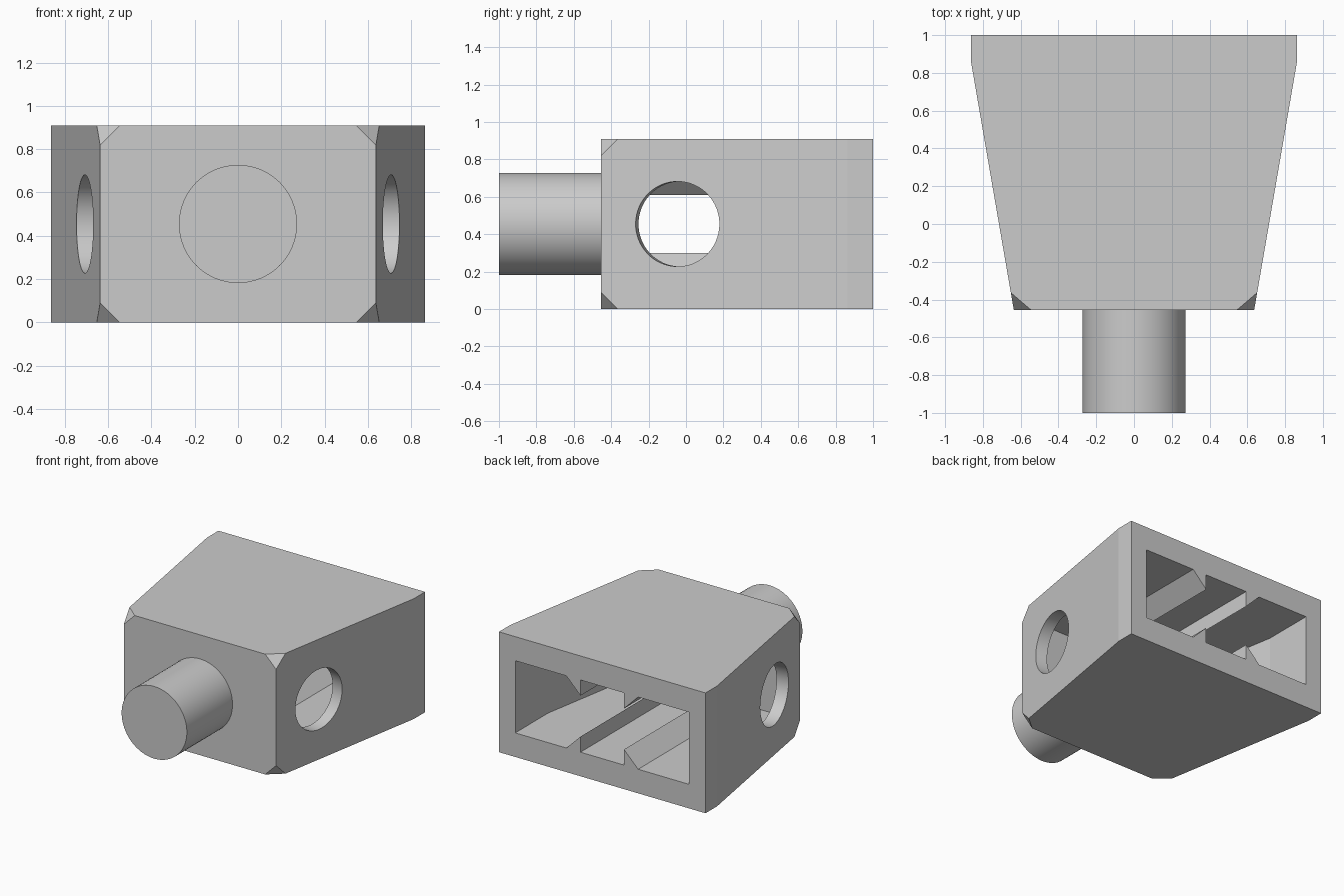
import bpy
import bmesh
import math
from mathutils import Vector

if "Cube" in bpy.data.objects:
    bpy.data.objects.remove(bpy.data.objects["Cube"])

U = 1 / 11                                   # design unit
H = 10 * U                                   # body height
FRONT, BACK, BEND = -5 * U, 11 * U, 9.5 * U  # y stations of the body
W_FRONT, W_BACK = 7 * U, 9.5 * U             # half widths
SLOPE = (W_BACK - W_FRONT) / (BEND - FRONT)
TILT = math.atan(SLOPE)

grey = bpy.data.materials.new("light_grey")
grey.use_nodes = True
colour = (0.6, 0.6, 0.6, 1)
grey.diffuse_color = colour
grey.node_tree.nodes["Principled BSDF"].inputs["Base Color"].default_value = colour


def wall_x(y):
    return W_FRONT + SLOPE * (y - FRONT)


def add_object(name, bm):
    bmesh.ops.recalc_face_normals(bm, faces=bm.faces)
    mesh = bpy.data.meshes.new(name)
    bm.to_mesh(mesh)
    bm.free()
    obj = bpy.data.objects.new(name, mesh)
    mesh.materials.append(grey)
    bpy.context.collection.objects.link(obj)
    return obj


def prism(points, direction):
    bm = bmesh.new()
    face = bm.faces.new([bm.verts.new(p) for p in points])
    new = bmesh.ops.extrude_face_region(bm, geom=[face])["geom"]
    moved = [v for v in new if isinstance(v, bmesh.types.BMVert)]
    bmesh.ops.translate(bm, verts=moved, vec=direction)
    if face.is_valid and not any(len(e.link_faces) < 2 for e in face.edges):
        pass
    elif not face.is_valid:
        bmesh.ops.holes_fill(bm, edges=bm.edges)
    return bm


def trim(bm, point, normal):
    # cut away everything beyond the plane and cap the opening
    bmesh.ops.bisect_plane(bm, geom=bm.verts[:] + bm.edges[:] + bm.faces[:],
                           plane_co=point, plane_no=normal, clear_outer=True)
    bmesh.ops.holes_fill(bm, edges=[e for e in bm.edges if e.is_boundary])


def cylinder(name, radius, depth, centre, axis):
    bm = bmesh.new()
    bmesh.ops.create_cone(bm, cap_ends=True, segments=64, radius1=radius,
                          radius2=radius, depth=depth)
    obj = add_object(name, bm)
    turn = Vector((0, 0, 1)).rotation_difference(Vector(axis)).to_matrix().to_4x4()
    obj.data.transform(turn)
    obj.location = centre
    return obj


def smooth(obj):
    bpy.ops.object.select_all(action='DESELECT')
    obj.select_set(True)
    bpy.context.view_layer.objects.active = obj
    bpy.ops.object.shade_smooth_by_angle(angle=math.radians(8))


# Tapered body
half = [(W_FRONT, FRONT), (W_BACK, BEND), (W_BACK, BACK)]
outline = half + [(-x, y) for x, y in reversed(half)]
bm = prism([(x, y, 0) for x, y in outline], (0, 0, H))

# Clipped front corners
for sx in (1, -1):
    for sz in (1, -1):
        z_end, z_in = H / 2 + sz * H / 2, H / 2 + sz * (H / 2 - U)
        a = Vector((sx * (W_FRONT - U), FRONT, z_end))
        b = Vector((sx * W_FRONT, FRONT, z_in))
        c = Vector((sx * wall_x(FRONT + U), FRONT + U, z_end))
        n = (b - a).cross(c - a)
        if n.y > 0:
            n.negate()
        trim(bm, a, n)
body = add_object("body", bm)

# Rear cavity with four wedge ribs left along floor and ceiling
low, rib = 2 * U, 1.3 * U
side = [(2 * U, low), (2 * U, low + rib), (2 * U + rib, low), (8 * U, low)]
right = side + [(x, H - z) for x, z in reversed(side)]
profile = right + [(-x, z) for x, z in reversed(right)]
y_in = FRONT + 2 * U
bm = prism([(x, y_in, z) for x, z in profile], (0, BACK + U - y_in, 0))
for sx in (1, -1):
    normal = Vector((sx * math.cos(TILT), -math.sin(TILT), 0))
    trim(bm, Vector((sx * W_FRONT, FRONT, 0)) - normal * U, normal)
cutters = [add_object("cavity_cutter", bm)]

# Round holes square to the slanted side walls
y_hole = FRONT + 4.5 * U
for sx in (1, -1):
    axis = (sx * math.cos(TILT), -math.sin(TILT), 0)
    cutters.append(cylinder("hole_cutter", 2.5 * U, 4 * U,
                            (sx * wall_x(y_hole), y_hole, H / 2), axis))

for cutter in cutters:
    cutter.hide_render = True
    bpy.context.view_layer.objects.active = body
    mod = body.modifiers.new("cut", 'BOOLEAN')
    mod.operation = 'DIFFERENCE'
    mod.solver = 'EXACT'
    mod.object = cutter
    bpy.ops.object.modifier_apply(modifier=mod.name)
    bpy.data.objects.remove(cutter)
smooth(body)

# Front peg, seated slightly into the body
seat = 0.2 * U
peg = cylinder("front_peg", 3 * U, 6 * U + seat,
               (0, FRONT - 3 * U + seat / 2, H / 2), (0, -1, 0))
smooth(peg)
